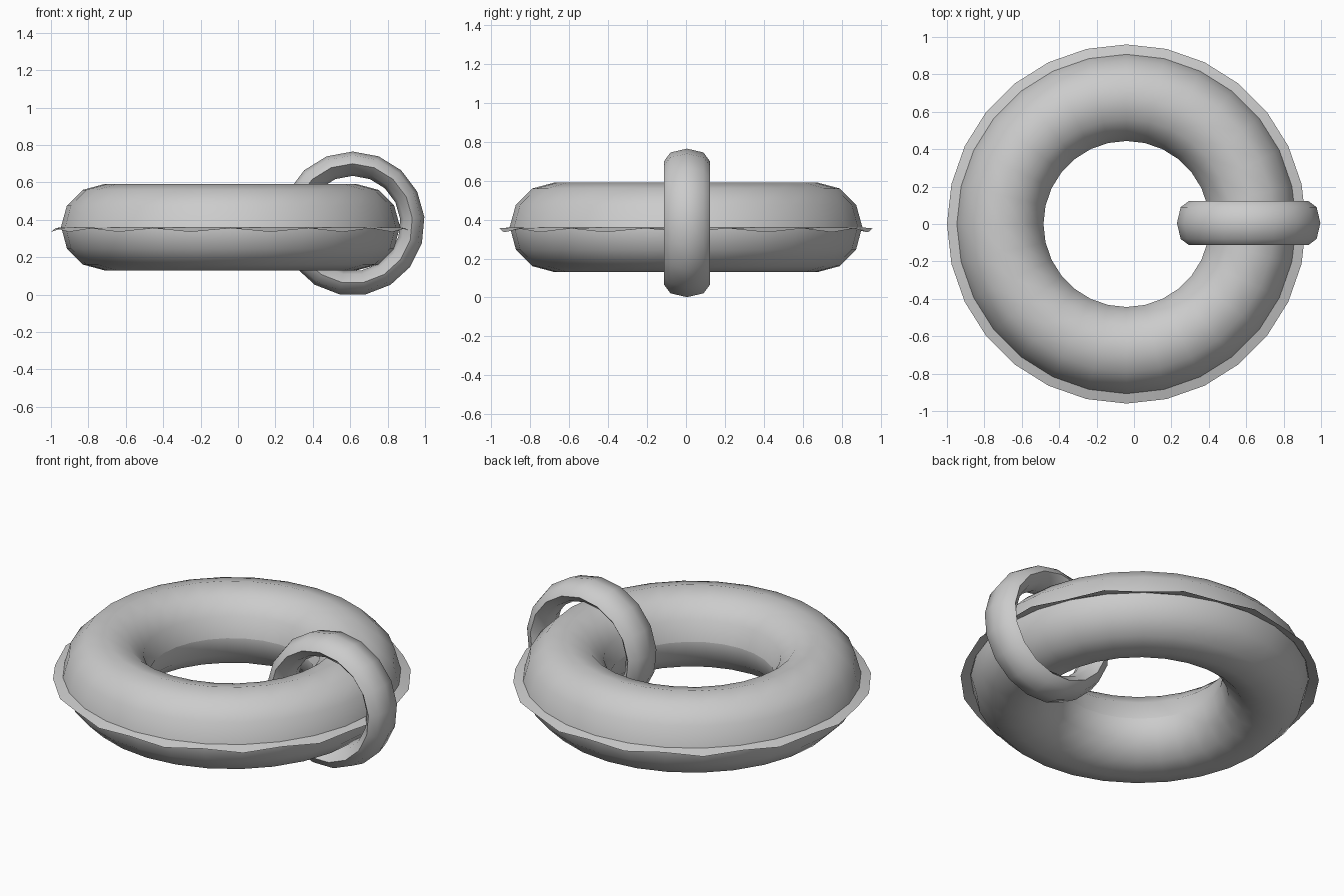
import bpy, bmesh
from math import sin, cos, pi, radians
from mathutils import Matrix

if "Cube" in bpy.data.objects:
    bpy.data.objects.remove(bpy.data.objects["Cube"])


def lathe(name, profile, n, matrix, closed, wave=None, angle=50, phase=0.0):
    """Spin an (r, h) profile around local z; wave lowers a point on even steps."""
    bm = bmesh.new()
    rings = []
    for i in range(n):
        a = 2 * pi * i / n + phase
        ring = []
        for j, (r, h) in enumerate(profile):
            if wave and j == wave[0] and i % 2 == 0:
                h -= wave[1]
            ring.append(bm.verts.new((r * cos(a), r * sin(a), h)))
        rings.append(ring)
    m = len(profile)
    for i in range(n):
        p, q = rings[i], rings[(i + 1) % n]
        for j in range(m if closed else m - 1):
            k = (j + 1) % m
            bm.faces.new((p[j], q[j], q[k], p[k]))
    bmesh.ops.recalc_face_normals(bm, faces=bm.faces)
    me = bpy.data.meshes.new(name)
    bm.to_mesh(me)
    bm.free()
    ob = bpy.data.objects.new(name, me)
    ob.matrix_world = matrix
    bpy.context.collection.objects.link(ob)
    bpy.context.view_layer.objects.active = ob
    ob.select_set(True)
    bpy.ops.object.shade_smooth_by_angle(angle=radians(angle))
    ob.select_set(False)
    return ob


def arc(major, minor, a0, a1, steps):
    return [(major + minor * cos(a0 + (a1 - a0) * i / steps),
             minor * sin(a0 + (a1 - a0) * i / steps)) for i in range(steps + 1)]


base = Matrix.Translation((-0.04, 0, 0.36))

# round body
lathe("donut_body", arc(0.675, 0.23, 0, 2 * pi, 12)[:-1], 28, base, True)

# thin upper coating with a wavy flared lip
lathe("icing", [(0.96, -0.005), (0.907, 0.0)] + arc(0.675, 0.231, 0, pi, 6)[1:],
      28, base, False, wave=(0, 0.02))

# linked ring around the tube
ring_profile = [(0.385, 0), (0.365, 0.085), (0.32, 0.118),
                (0.275, 0.07), (0.255, 0),
                (0.275, -0.07), (0.32, -0.118), (0.365, -0.085)]
place = Matrix.Translation((0.613, 0.005, 0.38)) @ Matrix.Rotation(radians(90), 4, 'X')
lathe("link_ring", ring_profile, 17, place, True, phase=pi / 2)
